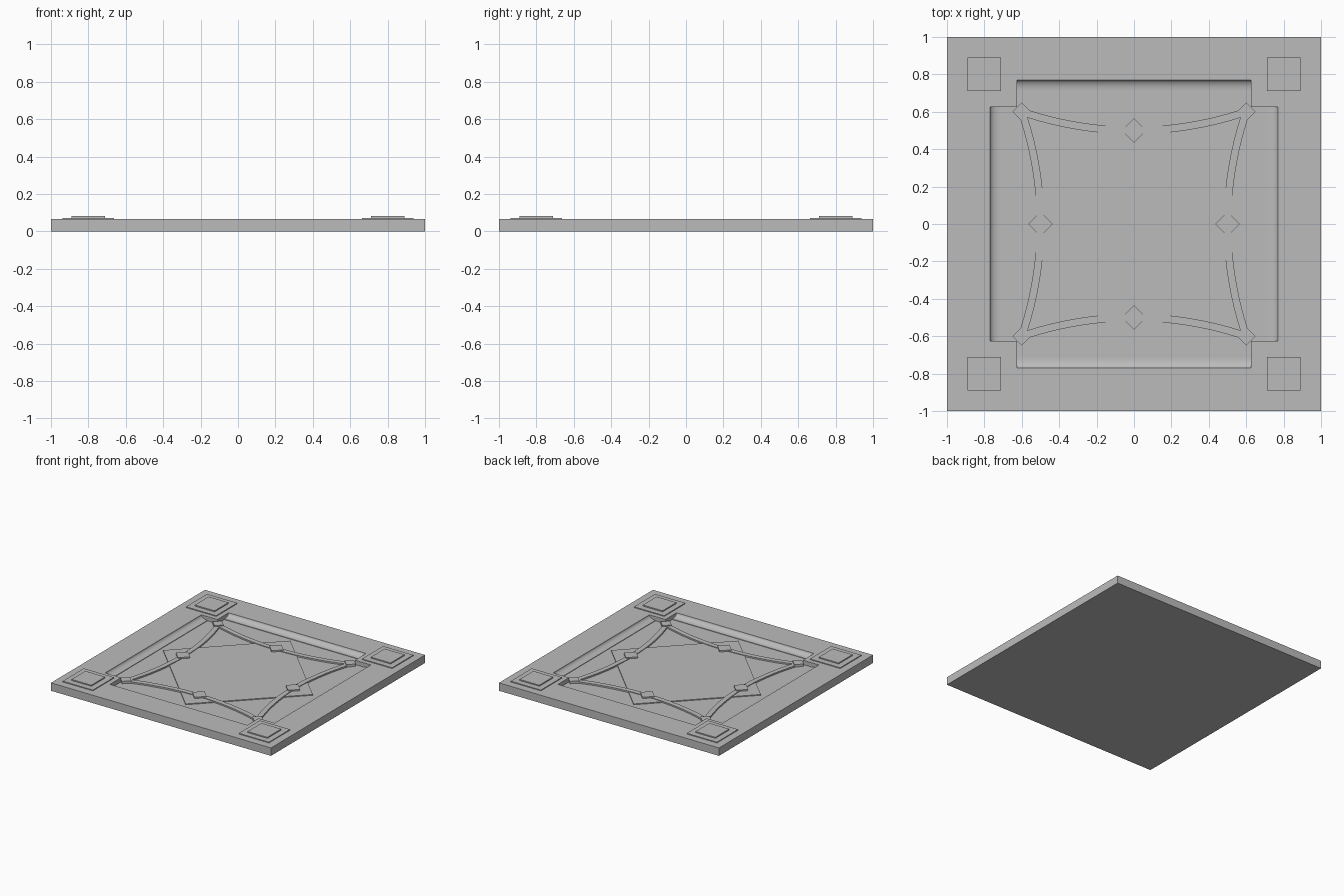
import bpy
import bmesh
from math import sin, cos, asin, pi
from mathutils import Matrix

cube = bpy.data.objects.get("Cube")
if cube:
    bpy.data.objects.remove(cube, do_unlink=True)

stone = bpy.data.materials.new("grey_stone")
stone.use_nodes = True
stone.diffuse_color = (0.5, 0.5, 0.5, 1)
stone.node_tree.nodes["Principled BSDF"].inputs["Base Color"].default_value = stone.diffuse_color

TOP, FLOOR = 0.065, 0.03       # frame top and sunken floor heights
ARM, COVE, FOOT = 0.625, 0.77, 0.715   # recess corner, cove top, cove foot


def prism(name, points, low, high, matrix=Matrix(), smooth=False):
    """Extrude a flat outline from low to high."""
    bm = bmesh.new()
    face = bm.faces.new([bm.verts.new((x, y, low)) for x, y in points])
    result = bmesh.ops.extrude_face_region(bm, geom=[face])
    verts = [g for g in result["geom"] if isinstance(g, bmesh.types.BMVert)]
    bmesh.ops.translate(bm, verts=verts, vec=(0, 0, high - low))
    bm.transform(matrix)
    bmesh.ops.recalc_face_normals(bm, faces=bm.faces)
    mesh = bpy.data.meshes.new(name)
    bm.to_mesh(mesh)
    bm.free()
    mesh.materials.append(stone)
    obj = bpy.data.objects.new(name, mesh)
    bpy.context.collection.objects.link(obj)
    if smooth:
        bpy.ops.object.select_all(action="DESELECT")
        obj.select_set(True)
        bpy.context.view_layer.objects.active = obj
        bpy.ops.object.shade_smooth_by_angle(angle=pi / 6)
    return obj


def square(cx, cy, half):
    return [(cx - half, cy - half), (cx + half, cy - half),
            (cx + half, cy + half), (cx - half, cy + half)]


def diamond(cx, cy, half):
    return [(cx - half, cy), (cx, cy - half), (cx + half, cy), (cx, cy + half)]


# Sunken cross-shaped floor
cross = []
for x, y in ((1, 1), (-1, 1), (-1, -1), (1, -1)):
    arms = [(x * FOOT, y * ARM), (x * ARM, y * ARM), (x * ARM, y * FOOT)]
    cross += arms if x * y > 0 else arms[::-1]
prism("floor", cross, 0, FLOOR)

# Rail section with a hollow cove, and the curved band section
steps = 8
rail = [(1, 0), (1, TOP)]
for i in range(steps + 1):
    t = i / steps * pi / 2
    rail.append((FOOT + (COVE - FOOT) * cos(t), TOP - (TOP - FLOOR - 0.004) * sin(t)))
rail += [(FOOT, FLOOR), (FOOT, 0)]
along_x = Matrix(((0, 0, 1, 0), (1, 0, 0, 0), (0, 1, 0, 0), (0, 0, 0, 1)))

radius, middle, width = 1.85, 0.5, 0.02
reach = asin(0.6 / radius)
angles = [reach * (i / 12 - 1) for i in range(25)]
band = []
for r, order in ((radius - width, angles), (radius + width, angles[::-1])):
    band += [(r * sin(a), middle + radius - r * cos(a)) for a in order]

# Central diamond panel
prism("diamond_panel", diamond(0, 0, 0.68), FLOOR - 0.005, FLOOR + 0.007)

# Parts repeated on each side and corner
for side, word in enumerate(("back", "left", "front", "right")):
    turn = Matrix.Rotation(side * pi / 2, 4, "Z")
    prism(word + "_rail", rail, -ARM, ARM, turn @ along_x, smooth=True)
    prism(word + "_curved_band", band, FLOOR - 0.005, FLOOR + 0.012, turn, smooth=True)
    prism(word + "_small_boss", diamond(0, 0.5, 0.065), FLOOR - 0.005, FLOOR + 0.018, turn)

    middle_of_block = (1 + ARM) / 2
    prism(f"corner_block_{side}", square(middle_of_block, middle_of_block, (1 - ARM) / 2),
          0, TOP, turn)
    prism(f"corner_plate_{side}", square(0.8, 0.8, 0.137), TOP - 0.005, 0.072, turn)
    prism(f"corner_cap_{side}", square(0.8, 0.8, 0.09), TOP, 0.081, turn)
    prism(f"corner_boss_{side}", diamond(0.6, 0.6, 0.05), FLOOR - 0.005, FLOOR + 0.02, turn)
